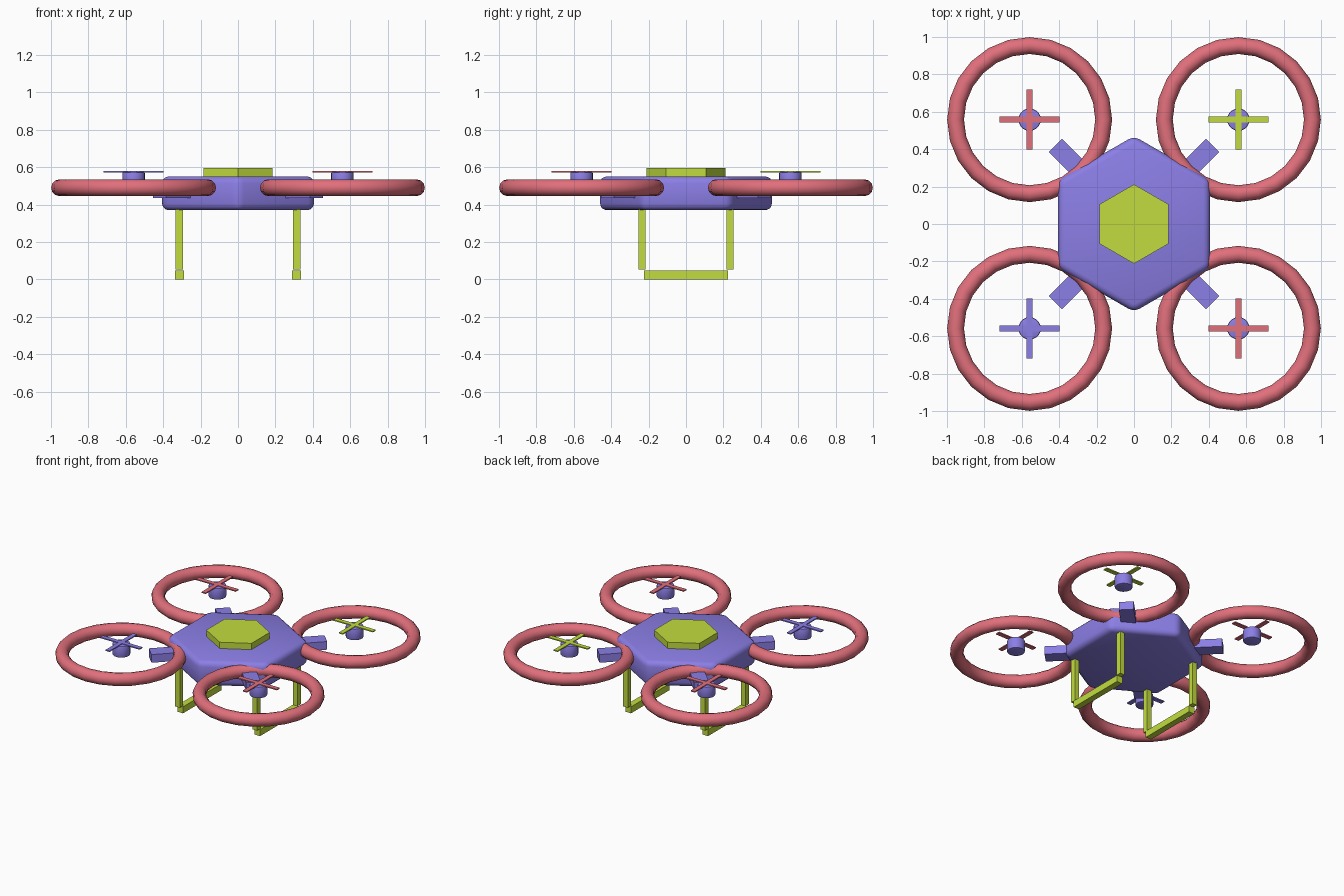
import bpy
from math import radians, atan2, sqrt

if "Cube" in bpy.data.objects:
    bpy.data.objects.remove(bpy.data.objects["Cube"])

COLOURS = {
    "violet": (0.26, 0.21, 0.79, 1),
    "red": (0.75, 0.16, 0.20, 1),
    "lime": (0.54, 0.72, 0.05, 1),
}
MATS = {}
for key, rgba in COLOURS.items():
    MATS[key] = bpy.data.materials.new(key)
    MATS[key].diffuse_color = rgba


def finish(name, colour, bevel=0, segments=3, smooth=False):
    ob = bpy.context.object
    ob.name = name
    ob.data.materials.append(MATS[colour])
    if bevel:
        mod = ob.modifiers.new("bevel", "BEVEL")
        mod.width = bevel
        mod.segments = segments
        mod.limit_method = "ANGLE"
        mod.angle_limit = radians(40)
        bpy.ops.object.modifier_apply(modifier=mod.name)
    if smooth:
        bpy.ops.object.shade_smooth_by_angle(angle=radians(35))
    return ob


def box(name, colour, loc, size, turn=0):
    bpy.ops.mesh.primitive_cube_add(size=1, location=loc)
    ob = finish(name, colour)
    ob.scale = size
    ob.rotation_euler.z = turn
    return ob


def prism(name, colour, sides, radius, z0, z1, xy=(0, 0), **kw):
    bpy.ops.mesh.primitive_cylinder_add(
        vertices=sides, radius=radius, depth=z1 - z0,
        location=(xy[0], xy[1], (z0 + z1) / 2))
    return finish(name, colour, **kw)


# Hexagonal body and top plate
prism("body", "violet", 6, 0.47, 0.37, 0.55, bevel=0.036, smooth=True)
prism("top_plate", "lime", 6, 0.212, 0.545, 0.596)

# Four rotor corners: arm stub, guard ring, motor, crossed blades
CORNERS = {
    "back_left": (-1, 1, "red"),
    "back_right": (1, 1, "lime"),
    "front_left": (-1, -1, "violet"),
    "front_right": (1, -1, "red"),
}
ARM_IN, ARM_OUT = 0.28, 0.594
for corner, (sx, sy, blade_colour) in CORNERS.items():
    x, y = 0.558 * sx, 0.558 * sy
    mid = (ARM_IN + ARM_OUT) / 2 / sqrt(2)
    box(corner + "_arm", "violet", (mid * sx, mid * sy, 0.465),
        (ARM_OUT - ARM_IN, 0.10, 0.06), atan2(sy, sx))
    bpy.ops.mesh.primitive_torus_add(
        location=(x, y, 0.49), major_radius=0.396, minor_radius=0.045,
        major_segments=24, minor_segments=12)
    finish(corner + "_guard_ring", "red", smooth=True)
    prism(corner + "_motor", "violet", 20, 0.06, 0.49, 0.575, (x, y),
          bevel=0.008, segments=2, smooth=True)
    box(corner + "_blade_a", blade_colour, (x, y, 0.576), (0.32, 0.032, 0.008))
    box(corner + "_blade_b", blade_colour, (x, y, 0.576), (0.032, 0.32, 0.008))

# Landing gear: two skids, each with two posts
for side, sx in (("left", -1), ("right", 1)):
    box(side + "_skid", "lime", (0.313 * sx, 0, 0.024), (0.046, 0.448, 0.048))
    for end, sy in (("front", -1), ("back", 1)):
        box(f"{side}_{end}_post", "lime", (0.314 * sx, 0.236 * sy, 0.224),
            (0.038, 0.038, 0.345))

for m in bpy.data.materials:
    if m.users and not m.is_grease_pencil:
        m.use_nodes = True
        m.node_tree.nodes["Principled BSDF"].inputs["Base Color"].default_value = m.diffuse_color
